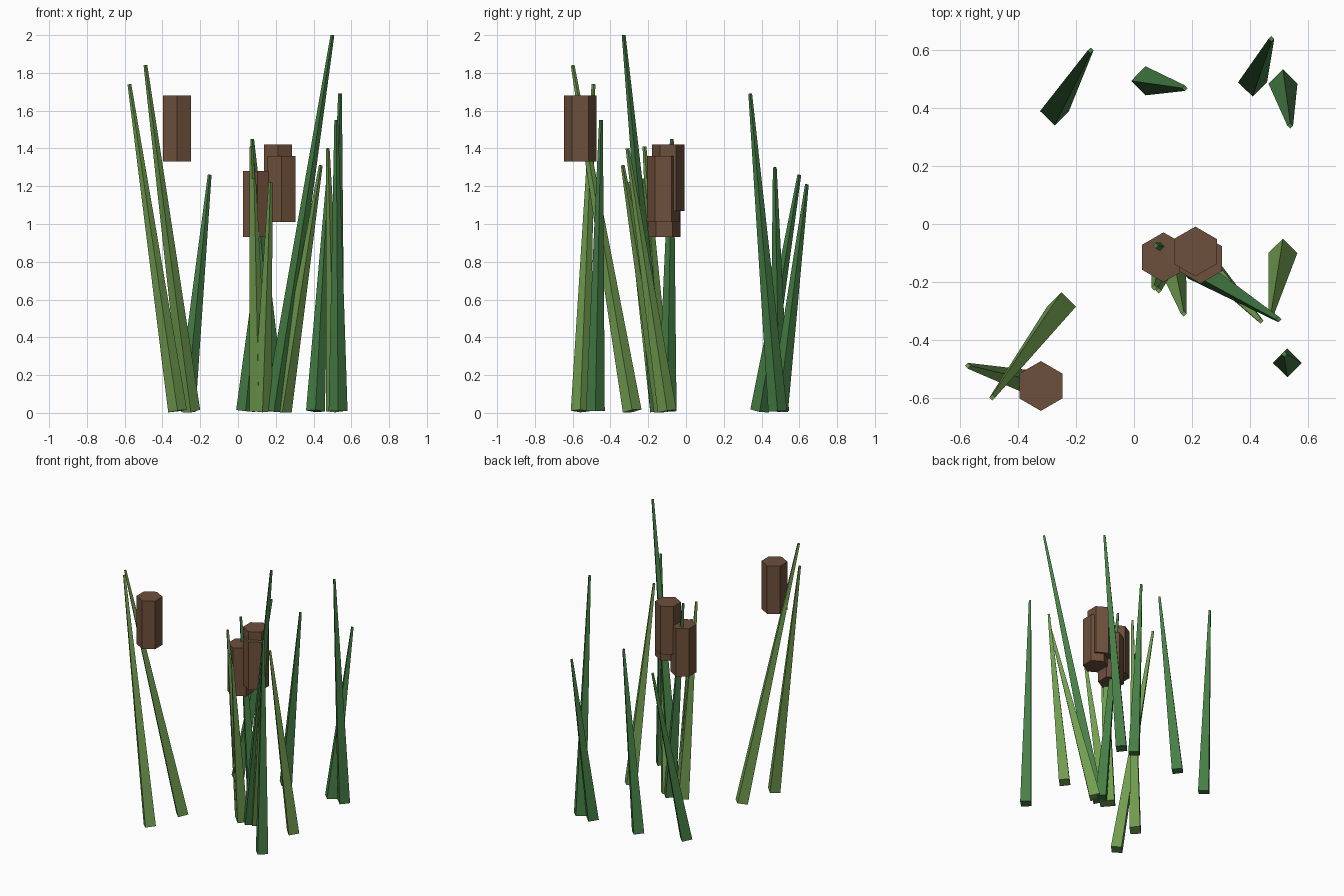
import bpy, bmesh
from math import sin, cos, tau
from mathutils import Vector

cube = bpy.data.objects.get("Cube")
if cube:
    bpy.data.objects.remove(cube, do_unlink=True)


def material(name, rgb):
    mat = bpy.data.materials.new(name)
    mat.use_nodes = True
    colour = (*rgb, 1.0)
    mat.diffuse_color = colour
    bsdf = mat.node_tree.nodes["Principled BSDF"]
    bsdf.inputs["Base Color"].default_value = colour
    bsdf.inputs["Roughness"].default_value = 0.9
    return mat


DARK = material("dark green", (0.06, 0.21, 0.06))
LIGHT = material("light green", (0.165, 0.34, 0.08))
BROWN = material("seed brown", (0.155, 0.08, 0.045))


def frustum(name, start, end, r_start, r_end, sides, mat):
    """Capped, flat-shaded prism from start to end, first corner towards +y."""
    start, end = Vector(start), Vector(end)
    turn = Vector((0, 0, 1)).rotation_difference(end - start)
    bm = bmesh.new()
    rings = []
    for centre, radius in ((start, r_start), (end, r_end)):
        ring = []
        for i in range(sides):
            a = tau * i / sides
            ring.append(bm.verts.new(centre + turn @ Vector((radius * sin(a), radius * cos(a), 0))))
        rings.append(ring)
    low, high = rings
    bm.faces.new(low)
    bm.faces.new(high)
    for i in range(sides):
        j = (i + 1) % sides
        bm.faces.new((low[i], low[j], high[j], high[i]))
    bmesh.ops.recalc_face_normals(bm, faces=bm.faces)
    mesh = bpy.data.meshes.new(name)
    bm.to_mesh(mesh)
    bm.free()
    mesh.materials.append(mat)
    obj = bpy.data.objects.new(name, mesh)
    bpy.context.collection.objects.link(obj)


# Tapered reed stalks: base x, base y, tip x, tip y, tip height
dark_stalks = [
    (-0.275, 0.39, -0.15, 0.60, 1.26),
    (0.04, 0.495, 0.175, 0.47, 1.30),
    (0.515, 0.485, 0.54, 0.34, 1.69),
    (0.41, 0.49, 0.475, 0.64, 1.21),
    (0.53, -0.48, 0.52, -0.45, 1.55),
    (0.19, -0.14, 0.50, -0.33, 2.0),
    (0.20, -0.10, 0.075, -0.075, 1.45),
]
light_stalks = [
    (0.515, -0.10, 0.475, -0.31, 1.40),
    (-0.25, -0.285, -0.49, -0.60, 1.84),
    (-0.32, -0.56, -0.575, -0.49, 1.74),
    (0.235, -0.12, 0.438, -0.335, 1.31),
    (0.13, -0.14, 0.172, -0.31, 1.22),
    (0.11, -0.12, 0.07, -0.22, 1.41),
    (0.11, -0.12, 0.085, -0.23, 1.24),
]
for label, stalks, mat in (("dark_stalk", dark_stalks, DARK), ("light_stalk", light_stalks, LIGHT)):
    for n, (bx, by, tx, ty, tz) in enumerate(stalks, 1):
        frustum(f"{label}_{n}", (bx, by, 0.01), (tx, ty, tz), 0.05, 0.01, 4, mat)

# Upright hexagonal seed heads: x, y, bottom height
heads = [(-0.322, -0.56, 1.33), (0.102, -0.115, 0.93), (0.212, -0.095, 1.07), (0.23, -0.12, 1.01)]
for n, (x, y, z) in enumerate(heads, 1):
    frustum(f"seed_head_{n}", (x, y, z), (x, y, z + 0.35), 0.086, 0.086, 6, BROWN)
